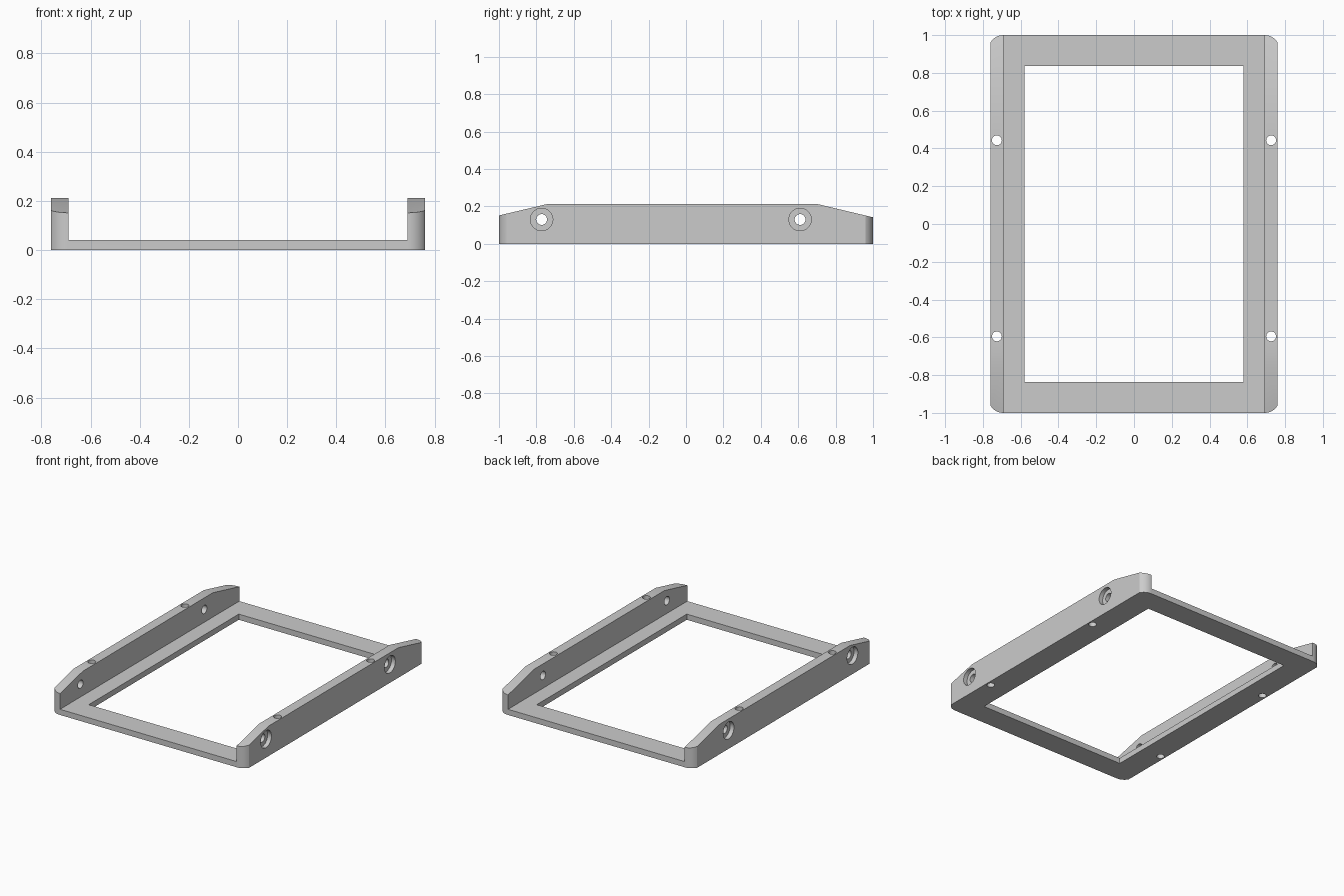
import bpy, bmesh, math
from mathutils import Matrix

cube = bpy.data.objects.get("Cube")
if cube:
    bpy.data.objects.remove(cube, do_unlink=True)

grey = bpy.data.materials.new("light grey")
grey.use_nodes = True
colour = (0.6, 0.6, 0.6, 1)
grey.diffuse_color = colour
grey.node_tree.nodes["Principled BSDF"].inputs["Base Color"].default_value = colour

# Maps a profile point and a depth to x, y, z for each extrusion axis
PLACE = {
    "x": lambda a, b, d: (d, a, b),
    "y": lambda a, b, d: (a, d, b),
    "z": lambda a, b, d: (a, b, d),
}


def prism(name, profile, axis, low, high):
    """Extrude a closed 2D profile along an axis."""
    bm = bmesh.new()
    ends = [[bm.verts.new(PLACE[axis](a, b, d)) for a, b in profile] for d in (low, high)]
    count = len(profile)
    for end in ends:
        bm.faces.new(end)
    for i in range(count):
        j = (i + 1) % count
        bm.faces.new((ends[0][i], ends[0][j], ends[1][j], ends[1][i]))
    bmesh.ops.recalc_face_normals(bm, faces=bm.faces)
    mesh = bpy.data.meshes.new(name)
    bm.to_mesh(mesh)
    bm.free()
    mesh.materials.append(grey)
    obj = bpy.data.objects.new(name, mesh)
    bpy.context.collection.objects.link(obj)
    return obj


def circle(a, b, radius, count=32):
    return [(a + radius * math.cos(math.tau * i / count),
             b + radius * math.sin(math.tau * i / count)) for i in range(count)]


def combine(body, tool, operation):
    """Apply a boolean and discard its tool."""
    mod = body.modifiers.new("shape", "BOOLEAN")
    mod.operation = operation
    mod.solver = "EXACT"
    mod.object = tool
    bpy.ops.object.select_all(action="DESELECT")
    bpy.context.view_layer.objects.active = body
    body.select_set(True)
    bpy.ops.object.modifier_apply(modifier=mod.name)
    bpy.data.objects.remove(tool, do_unlink=True)


HALF_W, INNER, TOP, FLOOR = 0.76, 0.69, 0.212, 0.04

# Tray: U-shaped channel with two upright side rails
channel = [(-0.9, 0), (0.9, 0), (0.9, 0.3), (INNER, 0.3), (INNER, FLOOR),
           (-INNER, FLOOR), (-INNER, 0.3), (-0.9, 0.3)]
tray = prism("mounting_tray", channel, "y", -1.1, 1.1)

# Sloped rail ends
side = [(-1.1, -0.1), (1.1, -0.1), (1.1, 0.118), (0.705, TOP), (-0.745, TOP), (-1.1, 0.128)]
combine(tray, prism("side_outline", side, "x", -1.2, 1.2), "INTERSECT")

# Rounded outer corners
start, drop = 0.692, 0.04
run = HALF_W - start
radius = (run ** 2 + drop ** 2) / (2 * drop)
sweep = math.asin(run / radius)
corner = [(start + radius * math.sin(sweep * i / 10),
           1 - radius + radius * math.cos(sweep * i / 10)) for i in range(11)]
half = corner + [(x, -y) for x, y in reversed(corner)]
plan = half + [(-x, y) for x, y in reversed(half)]
combine(tray, prism("plan_outline", plan, "z", -0.2, 0.4), "INTERSECT")

# Large floor opening
opening = [(-0.58, -0.837), (0.58, -0.837), (0.58, 0.837), (-0.58, 0.837)]
combine(tray, prism("opening", opening, "z", -0.1, 0.1), "DIFFERENCE")

for s in (-1, 1):
    # Vertical screw holes through the rails
    for y in (-0.595, 0.443):
        combine(tray, prism("rail_hole", circle(s * 0.726, y, 0.026), "z", -0.1, 0.4), "DIFFERENCE")
    # Side screw holes with recessed heads
    for y in (-0.772, 0.61):
        for r, depth in ((0.06, 0.73), (0.029, 0.65)):
            low, high = sorted((s * depth, s * 0.85))
            combine(tray, prism("side_hole", circle(y, 0.13, r), "x", low, high), "DIFFERENCE")

bpy.ops.object.select_all(action="DESELECT")
bpy.context.view_layer.objects.active = tray
tray.select_set(True)
bpy.ops.object.shade_smooth_by_angle(angle=math.radians(25))
